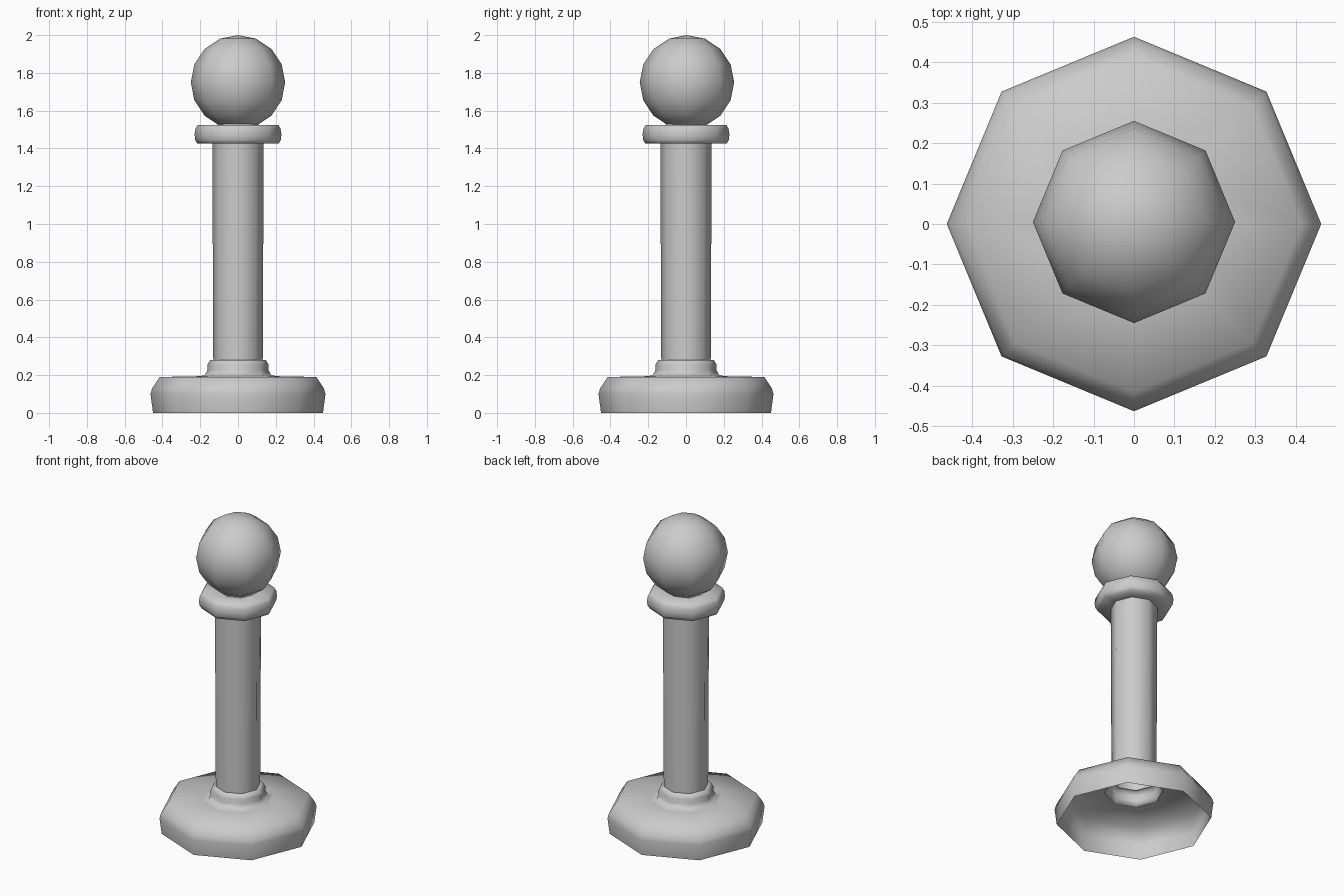
import bpy
import math

cube = bpy.data.objects.get("Cube")
if cube:
    bpy.data.objects.remove(cube)

SIDES = 8

grey = bpy.data.materials.new("plain_grey")
grey.use_nodes = True
colour = (0.6, 0.6, 0.6, 1)
grey.diffuse_color = colour
grey.node_tree.nodes["Principled BSDF"].inputs["Base Color"].default_value = colour


def finish(obj, name):
    obj.name = obj.data.name = name
    obj.data.materials.append(grey)
    bpy.ops.object.select_all(action="DESELECT")
    obj.select_set(True)
    bpy.context.view_layer.objects.active = obj
    bpy.ops.object.shade_smooth_by_angle(angle=math.radians(80))


def lathe(name, profile):
    """Open eight-sided shell turned from (radius, height) points, bottom to top."""
    verts, faces = [], []
    for r, z in profile:
        for i in range(SIDES):
            a = math.tau * i / SIDES
            verts.append((r * math.cos(a), r * math.sin(a), z))
    for k in range(len(profile) - 1):
        for i in range(SIDES):
            j = (i + 1) % SIDES
            low, high = k * SIDES, (k + 1) * SIDES
            faces.append((low + i, low + j, high + j, high + i))
    mesh = bpy.data.meshes.new(name)
    mesh.from_pydata(verts, [], faces)
    obj = bpy.data.objects.new(name, mesh)
    bpy.context.collection.objects.link(obj)
    finish(obj, name)


# Hollow foot, open underneath
lathe("base", [(0.45, 0), (0.463, 0.1), (0.455, 0.13), (0.415, 0.19), (0.17, 0.195)])

# Small stepped collar where the column meets the foot
lathe("collar", [(0.21, 0.193), (0.175, 0.2), (0.162, 0.225), (0.162, 0.255),
                 (0.148, 0.28), (0.13, 0.28)])

# Straight shaft
lathe("column", [(0.131, 0.28), (0.136, 1.425)])

# Wide ring under the head
lathe("neck_ring", [(0.134, 1.425), (0.215, 1.425), (0.227, 1.445), (0.23, 1.475),
                    (0.225, 1.505), (0.213, 1.525), (0.1, 1.525)])

# Short neck flaring into the head
lathe("neck", [(0.11, 1.525), (0.1, 1.535), (0.115, 1.555)])

# Ball head
bpy.ops.mesh.primitive_uv_sphere_add(segments=SIDES, ring_count=8, radius=0.25,
                                     location=(0, 0.005, 1.75))
finish(bpy.context.object, "ball_head")
